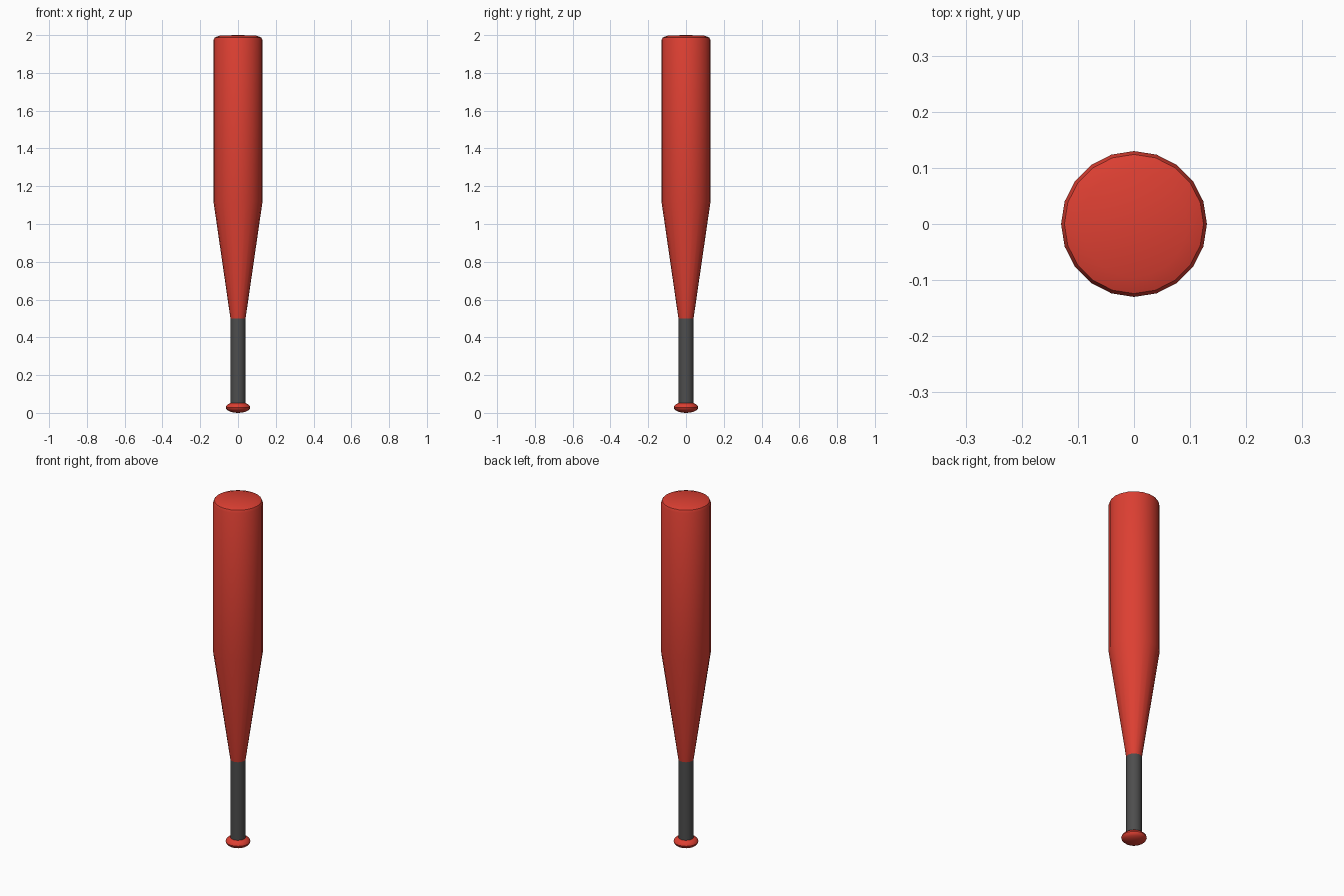
import bpy, bmesh, math

if "Cube" in bpy.data.objects:
    bpy.data.objects.remove(bpy.data.objects["Cube"])

SIDES = 20


def material(name, rgb):
    m = bpy.data.materials.new(name)
    m.diffuse_color = (*rgb, 1.0)
    m.use_nodes = True
    m.node_tree.nodes["Principled BSDF"].inputs["Base Color"].default_value = m.diffuse_color
    return m


red = material("bat red", (0.72, 0.05, 0.032))
grey = material("grip dark grey", (0.075, 0.075, 0.075))


def lathe(name, profile, mat):
    """Revolve (radius, z) points, listed bottom to top, about the z axis."""
    bm = bmesh.new()
    rings = []
    for r, z in profile:
        if r < 1e-5:
            rings.append([bm.verts.new((0, 0, z))])
        else:
            rings.append([bm.verts.new((r * math.cos(2 * math.pi * i / SIDES),
                                        r * math.sin(2 * math.pi * i / SIDES), z))
                          for i in range(SIDES)])
    for a, b in zip(rings, rings[1:]):
        for i in range(SIDES):
            j = (i + 1) % SIDES
            if len(a) == 1:
                bm.faces.new((a[0], b[j], b[i]))
            elif len(b) == 1:
                bm.faces.new((a[i], a[j], b[0]))
            else:
                bm.faces.new((a[i], a[j], b[j], b[i]))
    mesh = bpy.data.meshes.new(name)
    bm.to_mesh(mesh)
    bm.free()
    mesh.materials.append(mat)
    ob = bpy.data.objects.new(name, mesh)
    bpy.context.collection.objects.link(ob)
    bpy.ops.object.select_all(action='DESELECT')
    ob.select_set(True)
    bpy.context.view_layer.objects.active = ob
    bpy.ops.object.shade_smooth_by_angle(angle=math.radians(35))
    return ob


# Barrel and taper with softened tip
lathe("barrel", [(0.04, 0.5), (0.13, 1.12), (0.13, 1.973), (0.124, 1.987),
                 (0.095, 1.998), (0, 2.0)], red)

# Wrapped handle
lathe("grip", [(0.04, 0.04), (0.04, 0.5)], grey)

# Flattened ball at the end of the handle
RINGS = 10
knob = [(0.065 * math.sin(math.pi * k / RINGS), 0.029 - 0.029 * math.cos(math.pi * k / RINGS))
        for k in range(RINGS + 1)]
knob[0], knob[-1] = (0, knob[0][1]), (0, knob[-1][1])
lathe("knob", knob, red)
